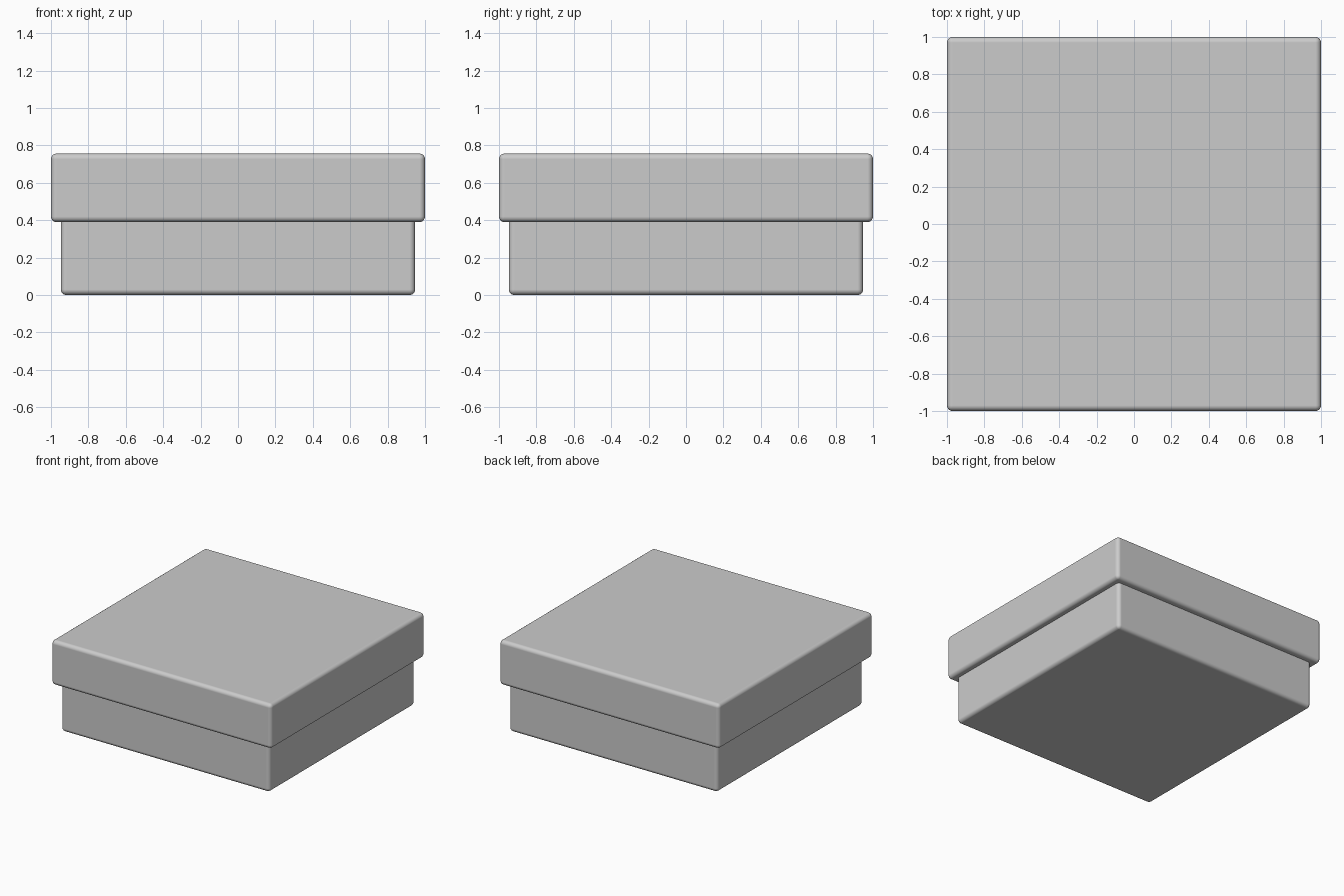
import bpy
import math

if "Cube" in bpy.data.objects:
    bpy.data.objects.remove(bpy.data.objects["Cube"])


def rounded_box(name, width, z_low, z_high, radius):
    """Square box with softly rounded edges between two heights."""
    bpy.ops.mesh.primitive_cube_add(size=1, location=(0, 0, (z_low + z_high) / 2))
    box = bpy.context.object
    box.name = name
    box.scale = (width, width, z_high - z_low)
    bpy.ops.object.transform_apply(location=False, rotation=False, scale=True)
    bevel = box.modifiers.new("rounded_edges", 'BEVEL')
    bevel.width = radius
    bevel.segments = 4
    bevel.harden_normals = True
    bpy.ops.object.shade_smooth_by_angle(angle=math.radians(40))
    # bevel first, then shading stays smooth across the rounds
    return box


# Lower tray, reaching up inside the lid
rounded_box("box_base", 1.894, 0.0, 0.70, 0.03)

# Overhanging lid
rounded_box("box_lid", 2.0, 0.39, 0.757, 0.03)
